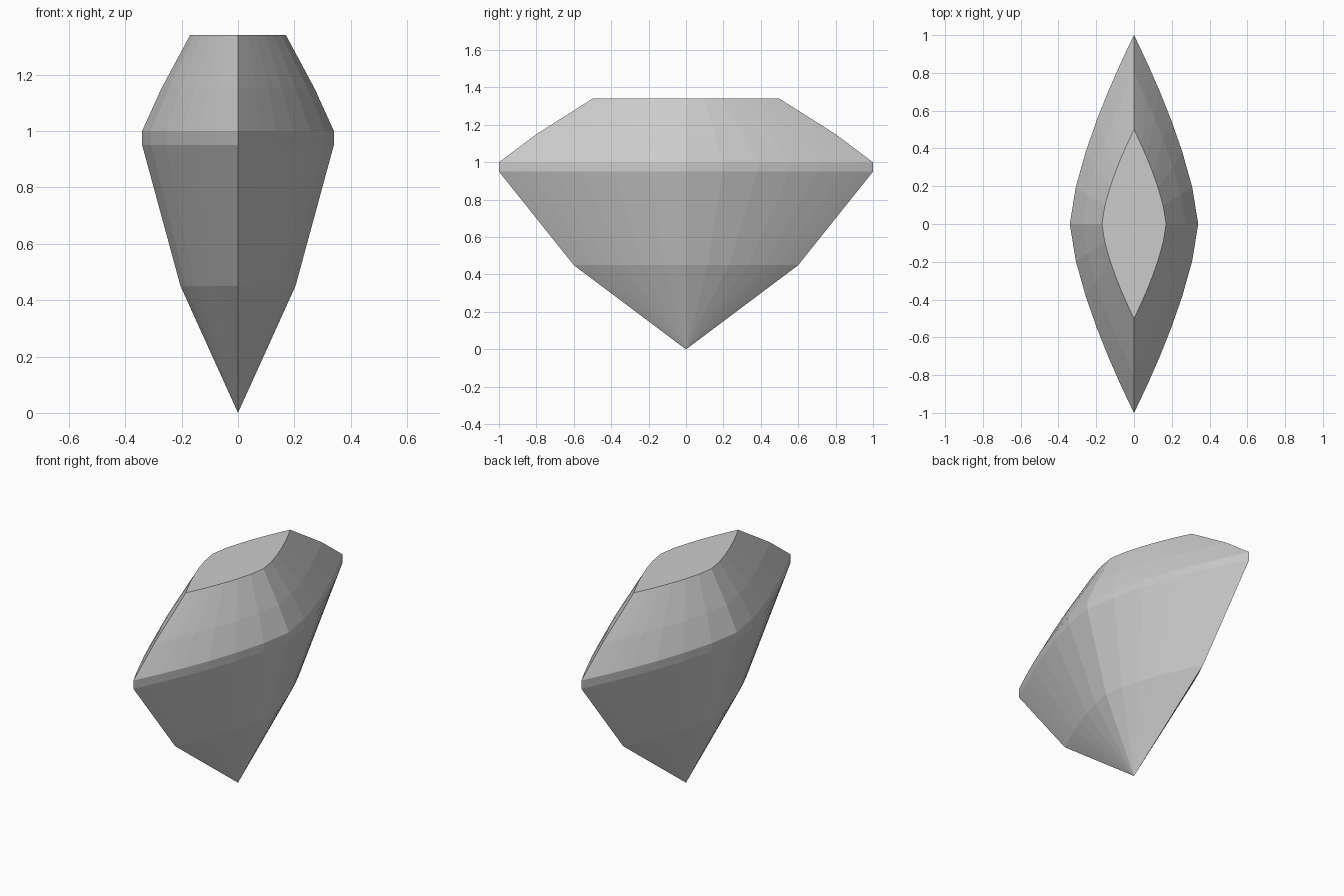
import bpy, bmesh, math

if "Cube" in bpy.data.objects:
    bpy.data.objects.remove(bpy.data.objects["Cube"])

SEGMENTS = 32
HALF_WIDTH = 0.34


def outline(scale, z):
    """Pointed marquise outline at one height."""
    points = []
    for i in range(SEGMENTS):
        a = 2 * math.pi * i / SEGMENTS
        y = math.sin(a)
        x = HALF_WIDTH * max(0.0, 1 - abs(y) ** 1.45)
        if math.cos(a) < 0:
            x = -x
        points.append((x * scale, y * scale, z))
    return points


bm = bmesh.new()

# Rings: lower pavilion break, girdle, crown break, table
levels = [(0.6, 0.45), (1.0, 0.95), (1.0, 1.0), (0.8, 1.15), (0.5, 1.34)]
rings = [[bm.verts.new(p) for p in outline(s, z)] for s, z in levels]

# Side facets
for low, high in zip(rings, rings[1:]):
    for i in range(SEGMENTS):
        j = (i + 1) % SEGMENTS
        bm.faces.new((low[i], low[j], high[j], high[i]))

# Pointed bottom
culet = bm.verts.new((0, 0, 0))
for i in range(SEGMENTS):
    bm.faces.new((culet, rings[0][(i + 1) % SEGMENTS], rings[0][i]))

# Flat table on top
bm.faces.new(rings[-1])

bmesh.ops.recalc_face_normals(bm, faces=bm.faces)
mesh = bpy.data.meshes.new("marquise_gem")
bm.to_mesh(mesh)
bm.free()
gem = bpy.data.objects.new("marquise_gem", mesh)
bpy.context.collection.objects.link(gem)
